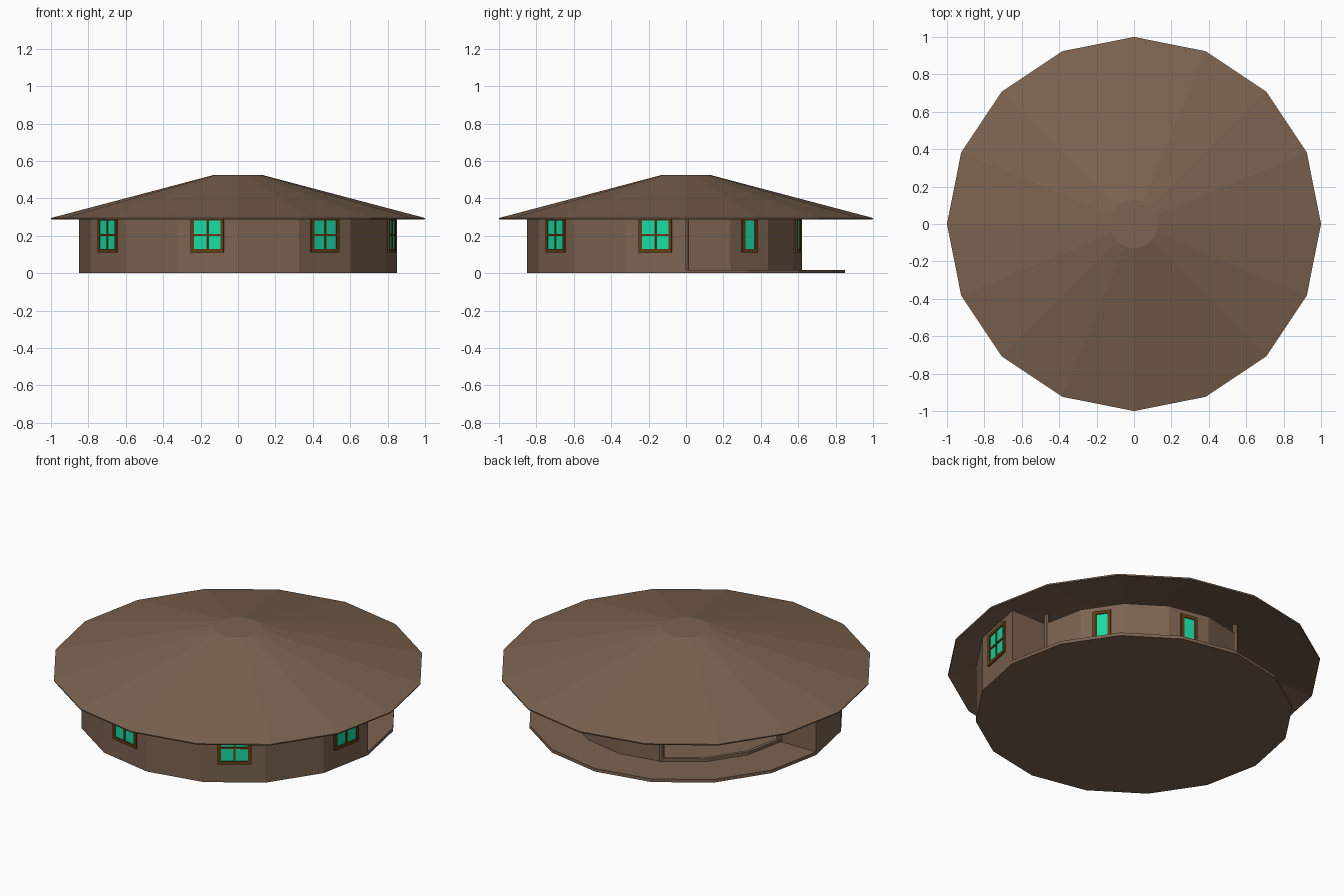
import bpy
from math import radians, sin, cos, pi
from mathutils import Matrix

if "Cube" in bpy.data.objects:
    bpy.data.objects.remove(bpy.data.objects["Cube"])

N = 16
R_OUT, R_IN, R_TOP = 0.85, 0.62, 0.13
STEP = 2 * pi / N


def material(name, rgb):
    m = bpy.data.materials.new(name)
    m.diffuse_color = (*rgb, 1)
    m.use_nodes = True
    m.node_tree.nodes["Principled BSDF"].inputs["Base Color"].default_value = m.diffuse_color
    return m


BROWN = material("brown_wood", (0.20, 0.125, 0.08))
FRAME = material("frame_wood", (0.12, 0.045, 0.008))
GLASS = material("green_glass", (0.01, 0.70, 0.36))


def add_mesh(name, verts, faces, mat, thickness=0):
    me = bpy.data.meshes.new(name)
    me.from_pydata(verts, [], faces)
    me.materials.append(mat)
    ob = bpy.data.objects.new(name, me)
    bpy.context.collection.objects.link(ob)
    if thickness:
        mod = ob.modifiers.new("thickness", 'SOLIDIFY')
        mod.thickness = thickness
        mod.offset = -1
        mod.use_even_offset = True
    return ob


def corner(r, i):
    return (r * cos(i * STEP), r * sin(i * STEP))


def wall(name, path, z0, z1, thickness):
    """Vertical strip along a counter-clockwise plan path."""
    n = len(path)
    verts = [(x, y, z) for z in (z0, z1) for x, y in path]
    faces = [(i, i + 1, n + i + 1, n + i) for i in range(n - 1)]
    return add_mesh(name, verts, faces, BROWN, thickness)


def prism(name, centre, r, z0, z1, n, mat):
    verts = [(centre[0] + r * cos(2 * pi * i / n), centre[1] + r * sin(2 * pi * i / n), z)
             for z in (z0, z1) for i in range(n)]
    faces = [(i, (i + 1) % n, n + (i + 1) % n, n + i) for i in range(n)]
    faces += [tuple(reversed(range(n))), tuple(range(n, 2 * n))]
    return add_mesh(name, verts, faces, mat)


def boxes(name, specs, mat, world):
    """Several boxes (centre, size) in one object."""
    verts, faces = [], []
    for c, s in specs:
        b = len(verts)
        verts += [(c[0] + s[0] * i / 2, c[1] + s[1] * j / 2, c[2] + s[2] * k / 2)
                  for i in (-1, 1) for j in (-1, 1) for k in (-1, 1)]
        faces += [tuple(b + v for v in f) for f in
                  ((0, 1, 3, 2), (4, 6, 7, 5), (0, 4, 5, 1), (2, 3, 7, 6), (0, 2, 6, 4), (1, 5, 7, 3))]
    ob = add_mesh(name, verts, faces, mat)
    ob.matrix_world = world
    return ob


def window(name, r, face, width, cross):
    """Framed window on the middle of a wall face; local x points outward."""
    h, t = 0.19, 0.018
    m = (Matrix.Rotation((face + 0.5) * STEP, 4, 'Z')
         @ Matrix.Translation((r * cos(STEP / 2), 0, 0.205)))
    d = 0.02
    bars = [((0, s * (width - t) / 2, 0), (d, t, h)) for s in (-1, 1)]
    bars += [((0, 0, s * (h - t) / 2), (d, width - 2 * t, t)) for s in (-1, 1)]
    if cross:
        bars += [((0, 0, 0), (d, 0.01, h - 2 * t)), ((0, 0, 0), (d * 0.9, width - 2 * t, 0.01))]
    boxes(name + "_frame", bars, FRAME, m)
    boxes(name + "_glass", [((0, 0, 0), (0.008, width - t, h - t))], GLASS, m)


# Floor slab
prism("floor", (0, 0), R_OUT, 0, 0.018, N, BROWN)

# Walls: outer front half, then stepping in to the recessed back wall
path = [(-R_IN, 0)] + [corner(R_OUT, i) for i in range(8, 17)] + [corner(R_IN, i) for i in range(0, 6)]
wall("house_wall", path, 0.005, 0.33, 0.02)

# Low threshold across the open back-left part
wall("threshold", [corner(R_IN, i) for i in range(5, 9)], 0.01, 0.035, 0.02)

# Posts at the ends of the recessed wall, up to the roof
for i in (0, 5, 8):
    prism("post", corner(R_IN - 0.01, i), 0.016, 0.01, 0.385, 8, BROWN)

# Roof shell
ring = [(*corner(1, i), 0.295) for i in range(N)] + [(*corner(R_TOP, i), 0.525) for i in range(N)]
faces = [(i, (i + 1) % N, N + (i + 1) % N, N + i) for i in range(N)] + [tuple(range(N, 2 * N))]
add_mesh("roof", ring, faces, BROWN, 0.008)

# Windows on every second face
for f in (9, 11, 13, 15):
    window("outer_window", R_OUT, f, 0.18, True)
for f in (1, 3):
    window("porch_window", R_IN, f, 0.10, False)
